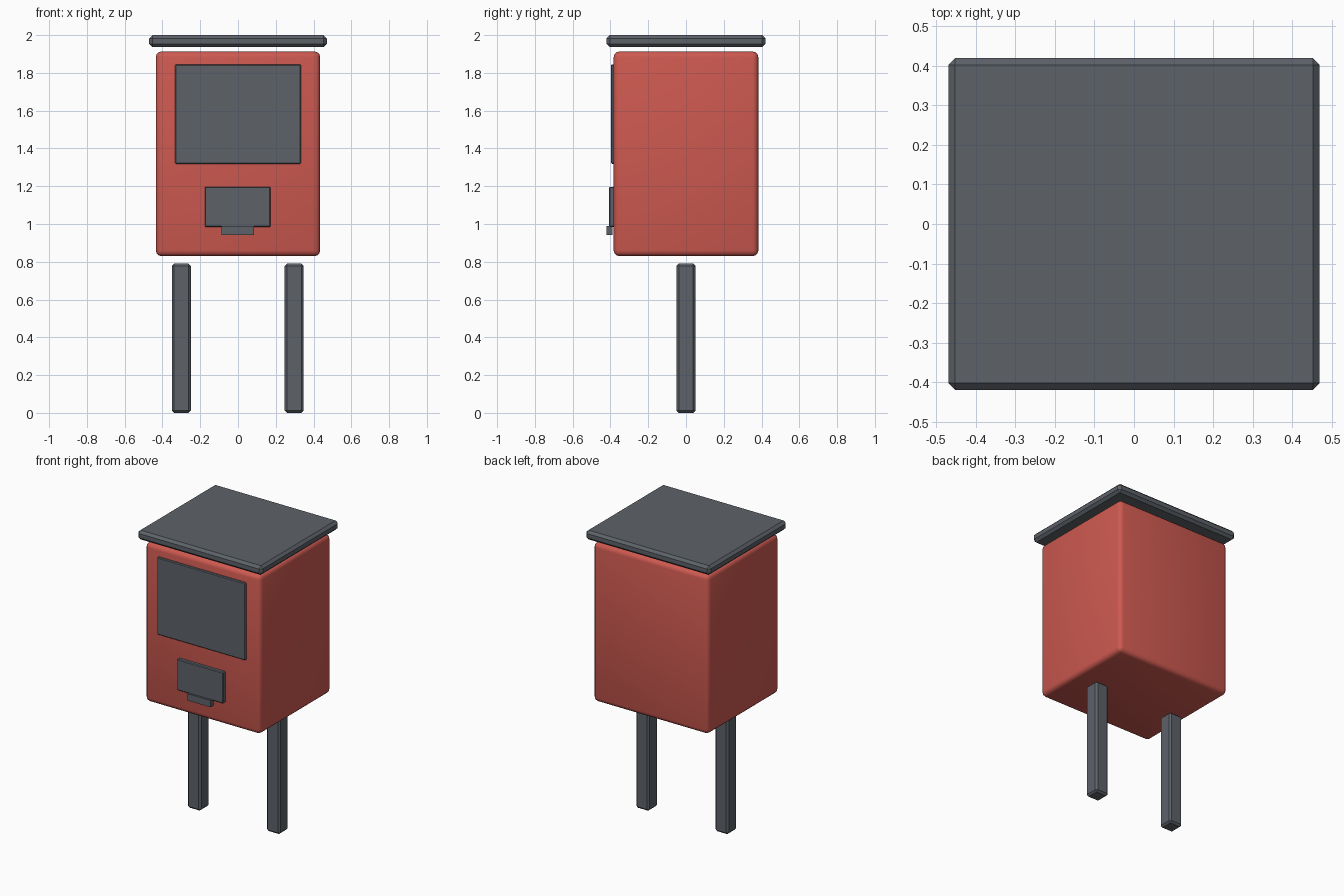
import bpy

cube = bpy.data.objects.get("Cube")
if cube:
    bpy.data.objects.remove(cube, do_unlink=True)


def make_material(name, rgb):
    mat = bpy.data.materials.new(name)
    mat.use_nodes = True
    color = (*rgb, 1.0)
    mat.diffuse_color = color
    mat.node_tree.nodes["Principled BSDF"].inputs["Base Color"].default_value = color
    return mat


def box(name, low, high, mat, bevel=0.0, segments=1, smooth=False):
    """Box between two corners, with optional bevelled edges."""
    center = [(a + b) / 2 for a, b in zip(low, high)]
    bpy.ops.mesh.primitive_cube_add(size=1, location=center)
    obj = bpy.context.object
    obj.name = name
    obj.scale = [b - a for a, b in zip(low, high)]
    bpy.ops.object.transform_apply(location=False, rotation=False, scale=True)
    obj.data.materials.append(mat)
    if bevel:
        mod = obj.modifiers.new("Bevel", 'BEVEL')
        mod.width = bevel
        mod.segments = segments
    if smooth:
        bpy.ops.object.shade_smooth()
    return obj


red = make_material("red paint", (0.61, 0.10, 0.08))
grey = make_material("dark grey metal", (0.11, 0.123, 0.141))

# Rounded cabinet and overhanging lid
box("cabinet", (-0.435, -0.383, 0.83), (0.435, 0.383, 1.913), red, 0.03, 3, True)
box("lid", (-0.47, -0.42, 1.937), (0.47, 0.42, 2.0), grey, 0.017)

# Front panel, hatch and the pull below it
box("front_panel", (-0.333, -0.397, 1.318), (0.333, -0.373, 1.845), grey, 0.005)
box("hatch", (-0.176, -0.407, 0.985), (0.173, -0.373, 1.197), grey, 0.005)
box("hatch_pull", (-0.088, -0.42, 0.943), (0.086, -0.388, 0.99), grey)

# Two posts
for name, x in (("right_post", -0.3), ("left_post", 0.297)):
    box(name, (x - 0.05, -0.05, 0), (x + 0.05, 0.05, 0.79), grey, 0.012)
